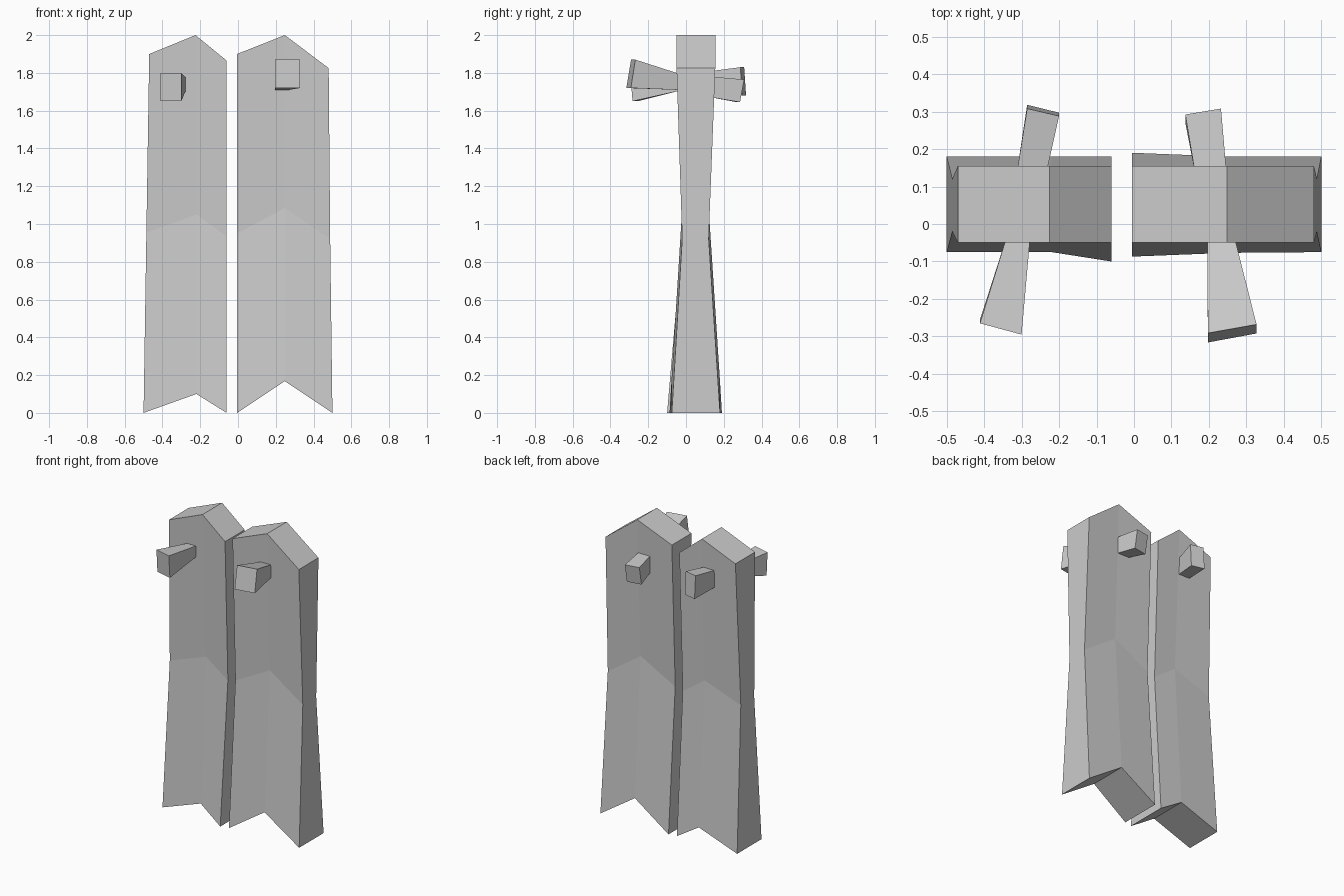
import bpy, bmesh

if "Cube" in bpy.data.objects:
    bpy.data.objects.remove(bpy.data.objects["Cube"])


def make_object(name, verts, faces):
    mesh = bpy.data.meshes.new(name)
    mesh.from_pydata(verts, [], faces)
    bm = bmesh.new()
    bm.from_mesh(mesh)
    bmesh.ops.recalc_face_normals(bm, faces=bm.faces)
    bm.to_mesh(mesh)
    bm.free()
    obj = bpy.data.objects.new(name, mesh)
    bpy.context.collection.objects.link(obj)
    return obj


def plank(name, rows, bottom_front, bottom_back):
    """Rows of (x, z) from bottom to top, three columns each; pinched at the waist."""
    fronts = [bottom_front, (-0.02,) * 3, (-0.05,) * 3]
    backs = [bottom_back, (0.12,) * 3, (0.155,) * 3]
    verts = []
    for side in (fronts, backs):
        for row, ys in zip(rows, side):
            verts += [(x, y, z) for (x, z), y in zip(row, ys)]
    faces = []
    for r in range(2):
        for c in range(2):
            a = r * 3 + c
            quad = (a, a + 1, a + 4, a + 3)
            faces += [quad, tuple(i + 9 for i in quad)]
    rim = [0, 1, 2, 5, 8, 7, 6, 3]
    for a, b in zip(rim, rim[1:] + rim[:1]):
        faces.append((a, b, b + 9, a + 9))
    return make_object(name, verts, faces)


def peg(name, base_y, base_x, base_z, end_x, end_z, end_top_y, end_low_y):
    """Tapered four-sided peg; each end is given by its x and z range."""
    (bl, br), (b0, b1) = base_x, base_z
    (el, er), (e0, e1) = end_x, end_z
    verts = [(bl, base_y, b0), (br, base_y, b0), (br, base_y, b1), (bl, base_y, b1),
             (el, end_low_y[0], e0), (er, end_low_y[1], e0),
             (er, end_top_y[1], e1), (el, end_top_y[0], e1)]
    faces = [(0, 1, 2, 3), (4, 5, 6, 7)]
    faces += [(i, (i + 1) % 4, (i + 1) % 4 + 4, i + 4) for i in range(4)]
    return make_object(name, verts, faces)


# Two upright pointed planks
plank("left_plank",
      [[(-0.5, 0), (-0.22, 0.10), (-0.06, 0)],
       [(-0.485, 0.955), (-0.22, 1.05), (-0.06, 0.935)],
       [(-0.47, 1.90), (-0.225, 2.0), (-0.06, 1.865)]],
      (-0.075, -0.075, -0.10), (0.18, 0.18, 0.18))
plank("right_plank",
      [[(-0.005, 0), (0.248, 0.168), (0.5, 0)],
       [(-0.005, 0.95), (0.248, 1.085), (0.488, 0.92)],
       [(-0.005, 1.90), (0.248, 2.0), (0.48, 1.825)]],
      (-0.087, -0.077, -0.075), (0.19, 0.18, 0.18))

# Pegs through the upper part of each plank
peg("front_left_peg", -0.035, (-0.34, -0.277), (1.705, 1.775),
    (-0.411, -0.30), (1.65, 1.80), (-0.265, -0.295), (-0.255, -0.283))
peg("front_right_peg", -0.035, (0.196, 0.268), (1.71, 1.795),
    (0.197, 0.327), (1.72, 1.87), (-0.291, -0.268), (-0.316, -0.292))
peg("back_left_peg", 0.135, (-0.313, -0.234), (1.70, 1.81),
    (-0.285, -0.20), (1.68, 1.83), (0.308, 0.288), (0.318, 0.297))
peg("back_right_peg", 0.135, (0.163, 0.247), (1.67, 1.78),
    (0.137, 0.232), (1.645, 1.765), (0.292, 0.308), (0.27, 0.286))
